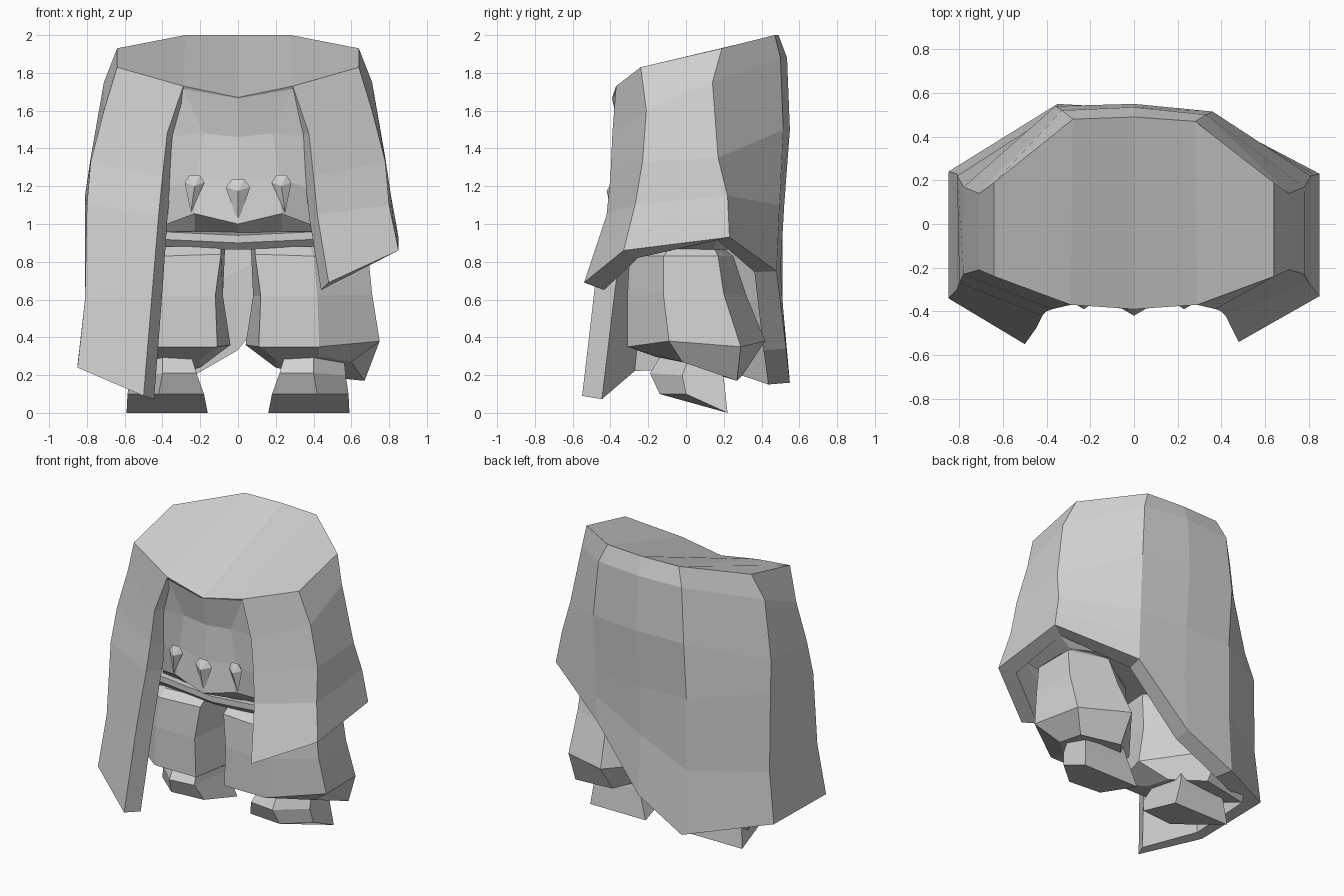
import bpy

if "Cube" in bpy.data.objects:
    bpy.data.objects.remove(bpy.data.objects["Cube"])

grey = bpy.data.materials.new("plain grey")
grey.diffuse_color = (0.64, 0.64, 0.64, 1)
grey.use_nodes = True
grey.node_tree.nodes["Principled BSDF"].inputs["Base Color"].default_value = grey.diffuse_color


def make(name, verts, faces):
    mesh = bpy.data.meshes.new(name)
    mesh.from_pydata(verts, [], faces)
    mesh.materials.append(grey)
    obj = bpy.data.objects.new(name, mesh)
    bpy.context.collection.objects.link(obj)
    return obj


def mirror(points):
    return [(-x, y, z) for x, y, z in points]


def loft(name, rings, side=1):
    """Closed solid through rings listed top to bottom, counter-clockwise from above."""
    n = len(rings[0])
    verts = [(side * x, y, z) for ring in rings for x, y, z in ring]
    faces = [list(range(n)), list(range(len(verts) - n, len(verts)))[::-1]]
    for r in range(len(rings) - 1):
        for i in range(n):
            a, b = r * n + i, r * n + (i + 1) % n
            faces.append([a, a + n, b + n, b])
    if side < 0:
        faces = [f[::-1] for f in faces]
    return make(name, verts, faces)


# Cloak: columns running down from the crown, shared by both sides at the top
upper = [
    [(.29, -.37, 1.73), (.375, -.39, 1.48), (.40, -.40, 1.25), (.42, -.42, 1.05)],
    [(.64, -.24, 1.83), (.71, -.21, 1.60), (.78, -.23, 1.33), (.80, -.27, 1.10)],
    [(.64, .19, 1.93), (.71, .14, 1.75), (.78, .17, 1.35), (.81, .22, 1.15)],
    [(.28, .48, 2.00), (.33, .52, 1.88), (.36, .54, 1.50), (.36, .51, 1.10)],
]
back_mid = [(0, .49, 2.0), (0, .535, 1.88), (0, .55, 1.5), (0, .52, 1.1),
            (0, .50, .75), (0, .53, .34)]
# Short hem on one side, long hem on the other
short_hem = [(.48, -.54, .69), (.85, -.33, .86), (.85, .23, .93), (.36, .48, .75)]
long_hem = [[(.45, -.48, .69), (.50, -.55, .09)], [(.81, -.30, .60), (.85, -.34, .24)],
            [(.81, .23, .60), (.85, .24, .25)], [(.36, .51, .60), (.35, .55, .16)]]

left = [mirror(u + h) for u, h in zip(upper, long_hem)]
upper[3] = [(x, y - d, z) for (x, y, z), d in zip(upper[3], (.01, .02, .025, .015))]
right = [u + [tuple((p + q) / 2 for p, q in zip(u[-1], h)), h]
         for u, h in zip(upper, short_hem)]
columns = left + [back_mid] + right[::-1]
rows = len(back_mid)
verts = [p for c in columns for p in c] + [(0, -.39, 1.67)]
faces = []
for i in range(len(columns) - 1):
    for j in range(rows - 1):
        a, b = i * rows + j, (i + 1) * rows + j
        faces.append([a, b, b + 1, a + 1])
front = [rows, 0, len(verts) - 1, 8 * rows, 7 * rows]
rear = [k * rows for k in range(2, 7)]
for k in range(4):
    faces.append([front[k], front[k + 1], rear[k + 1], rear[k]])
cloak = make("cloak", verts, faces)
thick = cloak.modifiers.new("thickness", "SOLIDIFY")
thick.thickness = 0.12
thick.offset = -1


# Head: five front points per level, closed behind by two back points
def head_ring(z_mid, y_mid, x1, y1, z1, x2, y2, z2, back, z_back=None):
    half = [(x1, y1, z1), (x2, y2, z2), (x2 * .9, back, z_back or z2)]
    return mirror(half)[::-1] + [(0, y_mid, z_mid)] + half


loft("head", [
    head_ring(1.60, -.30, .27, -.28, 1.60, .33, -.27, 1.60, .2),
    head_ring(1.665, -.392, .29, -.366, 1.715, .34, -.33, 1.69, .2, 1.58),
    head_ring(1.46, -.345, .18, -.34, 1.48, .39, -.32, 1.46, .3),
    head_ring(1.22, -.365, .22, -.34, 1.24, .42, -.29, 1.17, .3),
    head_ring(1.00, -.39, .23, -.36, 1.055, .43, -.22, .98, .3),
    head_ring(.95, -.26, .23, -.24, .95, .43, -.21, .945, .3),
])

# Torso: thin wedge under the chin, spreading sideways under the cloak
half_torso = [(.43, -.26), (.77, -.22), (.77, .17), (.32, .40)]
outline = [(-x, y) for x, y in half_torso[::-1]] + [(0, -.29)] + half_torso
loft("torso", [
    [(x, y, .96 - .02 * (x == 0)) for x, y in outline],
    [(x, y, .92 - .02 * (x == 0)) for x, y in outline],
    [(x * .84, y * .85, .865) for x, y in outline],
])


# Eyes and nose: pointed studs tapering downwards
def stud(name, cx, y, tip, width, top, bottom, skew=0):
    mid = top - .04
    ring = [(cx - width, y, mid), (cx + skew, y, bottom), (cx + width, y, mid),
            (cx + width * .5, y, top), (cx - width * .5, y, top)]
    body = ring + [(cx, tip, mid - .02), (cx, y + .05, mid)]
    make(name, body, [[i, (i + 1) % 5, 5] for i in range(5)] +
         [[(i + 1) % 5, i, 6] for i in range(5)])


for s, label in ((-1, "left"), (1, "right")):
    stud(label + "_eye", s * .23, -.358, -.39, .052, 1.26, 1.06, s * .02)
stud("nose", 0, -.382, -.42, .065, 1.235, 1.01)

# Baggy trouser legs, flared low and tucked under
leg = [
    [(.09, -.23, .88), (.38, -.25, .88), (.62, -.06, .90), (.60, .14, .89),
     (.40, .20, .87), (.07, 0, .88)],
    [(.09, -.29, .84), (.40, -.30, .83), (.69, -.12, .83), (.69, .17, .83),
     (.42, .25, .83), (.07, 0, .84)],
    [(.12, -.31, .62), (.42, -.31, .62), (.71, -.12, .63), (.70, .20, .63),
     (.40, .32, .62), (.08, 0, .62)],
    [(.11, -.31, .35), (.43, -.31, .35), (.75, -.09, .38), (.71, .29, .35),
     (.37, .42, .38), (.04, 0, .36)],
    [(.20, -.10, .28), (.43, -.17, .30), (.60, -.02, .27), (.67, .27, .17),
     (.36, .30, .20), (.20, .10, .24)],
]
# Feet, tipped up at the toe, with the outer toe corner cut back
foot = [
    [(.25, -.10, .31), (.40, -.13, .31), (.56, .02, .30), (.55, .18, .28), (.24, .18, .28)],
    [(.22, -.17, .21), (.40, -.19, .21), (.57, -.02, .20), (.57, .20, .18), (.22, .20, .18)],
    [(.18, -.12, .10), (.42, -.14, .10), (.585, 0, .10), (.59, .22, .00), (.16, .22, .00)],
]
for s, label in ((-1, "left"), (1, "right")):
    loft(label + "_leg", leg, s)
    loft(label + "_foot", foot, s)
